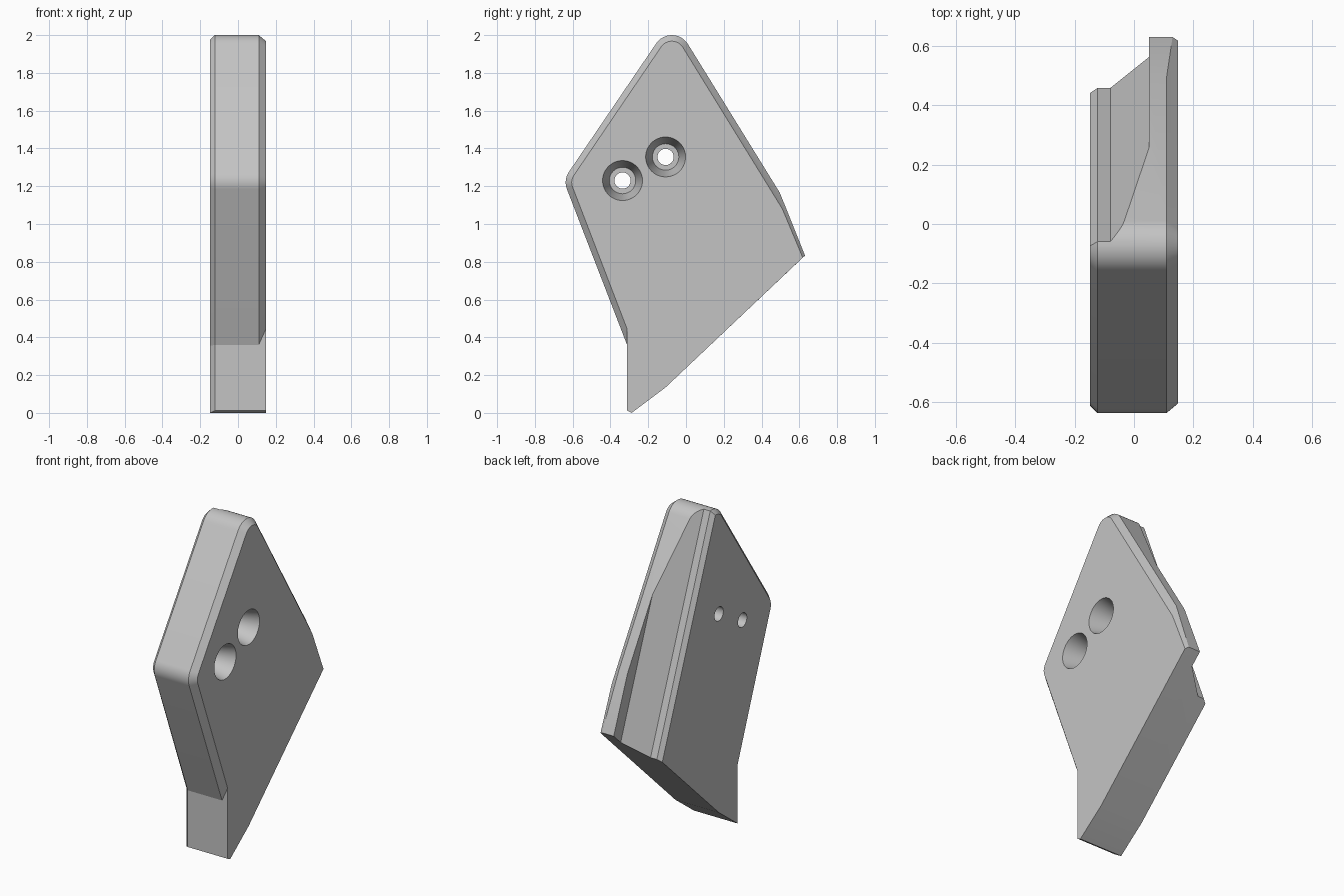
import bpy, bmesh
from math import sin, cos, radians, tau
from mathutils import Vector

if "Cube" in bpy.data.objects:
    bpy.data.objects.remove(bpy.data.objects["Cube"])

grey = bpy.data.materials.new("plain_grey")
grey.use_nodes = True
grey.diffuse_color = (0.55, 0.55, 0.55, 1)
grey.node_tree.nodes["Principled BSDF"].inputs["Base Color"].default_value = (0.55, 0.55, 0.55, 1)

HALF = 0.148          # half thickness
LEFT_EDGE, RIGHT_EDGE = 0.11, -0.123   # where the chamfers start on the rim


def loft(name, loops, closed=False):
    """Skin a list of equal-length point loops; cap the ends or join them."""
    bm = bmesh.new()
    rings = [[bm.verts.new(p) for p in loop] for loop in loops]
    pairs = list(zip(rings, rings[1:]))
    if closed:
        pairs.append((rings[-1], rings[0]))
    else:
        bm.faces.new(rings[0])
        bm.faces.new(rings[-1])
    for a, b in pairs:
        for i in range(len(a)):
            j = (i + 1) % len(a)
            bm.faces.new((a[i], a[j], b[j], b[i]))
    bmesh.ops.remove_doubles(bm, verts=bm.verts, dist=1e-4)
    bmesh.ops.recalc_face_normals(bm, faces=bm.faces)
    mesh = bpy.data.meshes.new(name)
    bm.to_mesh(mesh)
    bm.free()
    mesh.materials.append(grey)
    obj = bpy.data.objects.new(name, mesh)
    bpy.context.collection.objects.link(obj)
    return obj


def cut(target, cutter):
    mod = target.modifiers.new(cutter.name, "BOOLEAN")
    mod.operation, mod.solver, mod.object = "DIFFERENCE", "EXACT", cutter
    bpy.ops.object.modifier_apply(modifier=mod.name)
    bpy.data.objects.remove(cutter)


# Plate outline: each row is right inner, right rim, left rim, left inner point
rows = []


def corner(y, z, start, end, r=0.1, steps=12):
    for k in range(steps + 1):
        a = radians(start + (end - start) * k / steps)
        at = lambda x, rad: (x, y + rad * cos(a), z + rad * sin(a))
        rows.append((at(-HALF, r - 0.025), at(RIGHT_EDGE, r),
                     at(LEFT_EDGE, r), at(HALF, r - 0.032)))


def point(rim, right_inner=None, left_inner=None, left_x=LEFT_EDGE):
    rx = RIGHT_EDGE if right_inner else -HALF
    lx = left_x if left_inner else HALF
    rows.append(((-HALF, *(right_inner or rim)), (rx, *rim),
                 (lx, *rim), (HALF, *(left_inner or rim))))


corner(-0.075, 1.9, 31.5, 145.8)                      # top
corner(-0.537, 1.22, 145.8, 201.2)                    # front
point((-0.312, 0.36), (-0.287, 0.355), (-0.312, 0.445))
point((-0.312, 0.012), (-0.288, 0.0))
point((-0.288, 0.0))
point((-0.108, 0.135))
point((0.63, 0.833), None, (0.618, 0.822), 0.13)      # back tip
point((0.497, 1.165), None, (0.51, 1.08))
plate = loft("plate", list(zip(*rows)))
bpy.context.view_layer.objects.active = plate
plate.select_set(True)

# Sloped relief along the back edge, running parallel to the front edge
section = [(-0.2, 0.648), (-0.123, 0.72), (-0.08, 0.72),
           (0.05, 0.862), (0.05, 2.0), (-0.2, 2.0)]
cut(plate, loft("back_relief", [[(x, c - 0.39 * z, z) for x, c in section]
                                for z in (-0.5, 2.5)]))

# Two tapered, stepped bolt holes
steps = [(0.2, 0.119), (0.01, 0.07), (0.01, 0.043), (-0.2, 0.043)]
for y, z in ((-0.336, 1.23), (-0.108, 1.355)):
    cut(plate, loft("bolt_hole", [[(x, y + r * cos(tau * k / 48), z + r * sin(tau * k / 48))
                                   for k in range(48)] for x, r in steps]))

bpy.ops.object.shade_smooth_by_angle(angle=radians(15))
